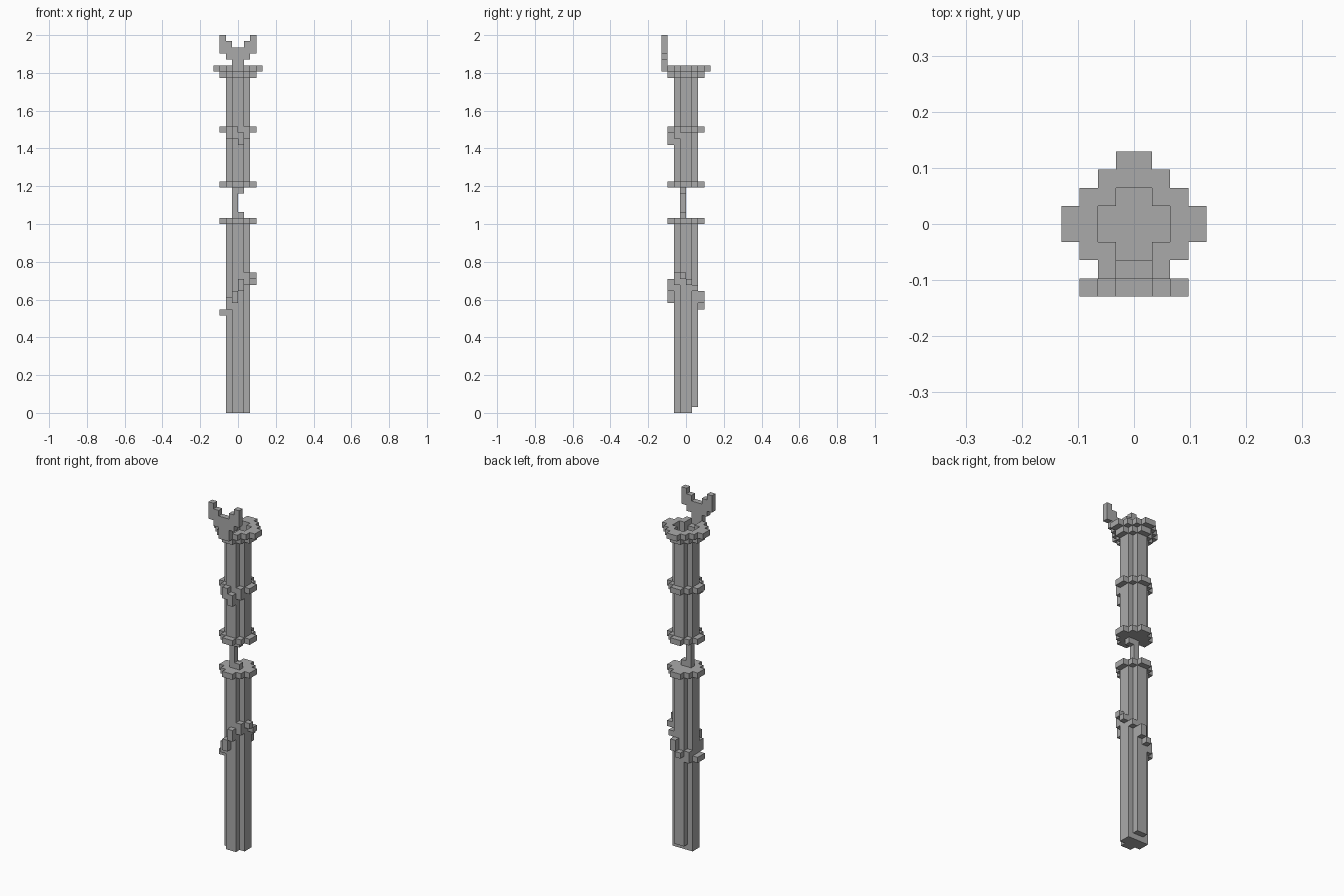
import bpy, bmesh
from mathutils import Vector

cube = bpy.data.objects.get("Cube")
if cube:
    bpy.data.objects.remove(cube, do_unlink=True)

U = 2 / 62  # size of one block

grey = bpy.data.materials.new("plain_grey")
grey.use_nodes = True
grey.diffuse_color = (0.4, 0.4, 0.4, 1)
grey.node_tree.nodes["Principled BSDF"].inputs["Base Color"].default_value = (0.4, 0.4, 0.4, 1)


def box(x0, x1, y0, y1, z0, z1):
    """Set of unit blocks filling a range."""
    return {(x, y, z) for x in range(x0, x1) for y in range(y0, y1) for z in range(z0, z1)}


def stepped(half_widths, z0, z1):
    """Stepped round slab: one half width for each row away from the middle."""
    cells = set()
    for row, w in enumerate(half_widths):
        cells |= box(-w, w, row, row + 1, z0, z1) | box(-w, w, -row - 1, -row, z0, z1)
    return cells


def block_part(name, cells):
    """Skin the blocks with only their outer faces, then merge flat areas."""
    bm = bmesh.new()
    for c in cells:
        for axis in range(3):
            for side in (-1, 1):
                near = list(c)
                near[axis] += side
                if tuple(near) in cells:
                    continue
                n, u, v = Vector(), Vector(), Vector()
                n[axis] = side / 2
                u[(axis + 1) % 3] = side / 2
                v[(axis + 2) % 3] = 1 / 2
                mid = Vector(c) + Vector((0.5, 0.5, 0.5)) + n
                corners = (mid - u - v, mid + u - v, mid + u + v, mid - u + v)
                bm.faces.new([bm.verts.new(p * U) for p in corners])
    bmesh.ops.remove_doubles(bm, verts=bm.verts, dist=U / 100)
    bmesh.ops.dissolve_limit(bm, angle_limit=0.01, verts=bm.verts, edges=bm.edges)
    mesh = bpy.data.meshes.new(name)
    bm.to_mesh(mesh)
    bm.free()
    mesh.materials.append(grey)
    obj = bpy.data.objects.new(name, mesh)
    bpy.context.collection.objects.link(obj)
    return obj


SHAFT = (2, 1)
RING = (3, 2, 1)
RIM = (4, 3, 2, 1)

# Shafts; the lower one has its back strip cut short at the foot
block_part("lower_shaft", stepped(SHAFT, 0, 31) - box(-1, 1, 1, 2, 0, 1))
block_part("upper_shaft", stepped(SHAFT, 38, 55))

# Collars either side of the narrow neck
block_part("lower_collar", stepped(RING, 31, 32))
block_part("middle_collar", stepped(RING, 37, 38))

# Thin neck with a wider foot and head
block_part("neck", box(-1, 0, -1, 0, 32, 37) | box(0, 1, -1, 0, 32, 33) | box(0, 1, -1, 0, 36, 37))

# Upper collar that sags at the front
sag = box(-1, 0, -3, -2, 45, 47) | box(0, 1, -3, -2, 44, 46)
for x in (-2, 1):
    sag |= box(x, x + 1, -2, -1, 45, 47)
front_top = box(0, 1, -3, -2, 46, 47)
block_part("upper_collar", ((stepped(RING, 46, 47) - front_top) | sag) - stepped(SHAFT, 44, 48))

# Slanting band winding round the lower shaft
band = box(2, 3, -1, 0, 22, 23) | box(2, 3, 0, 1, 21, 22)
band |= box(1, 2, -2, -1, 21, 23) | box(0, 1, -3, -2, 20, 22) | box(-1, 0, -3, -2, 18, 20)
band |= box(-2, -1, -2, -1, 17, 19) | box(-3, -2, -1, 1, 16, 17)
band |= box(1, 2, 1, 2, 20, 21) | box(0, 1, 2, 3, 18, 20) | box(-1, 0, 2, 3, 17, 18)
band |= box(-2, -1, 1, 2, 16, 18)
block_part("slanted_band", band)

# Head rim around an open socket, notched at the front
socket = stepped(SHAFT, 55, 57)
block_part("head_collar", stepped(RING, 55, 56) - socket)
notch = box(-1, 1, -4, -2, 56, 57)
block_part("head_rim", stepped(RIM, 56, 57) - socket - notch)

# Forked crest standing on the front of the rim
crest = box(-1, 1, -4, -3, 56, 60)
for inner, outer in ((-2, -3), (1, 2)):
    crest |= box(inner, inner + 1, -4, -3, 58, 61) | box(outer, outer + 1, -4, -3, 59, 62)
block_part("forked_crest", crest)
